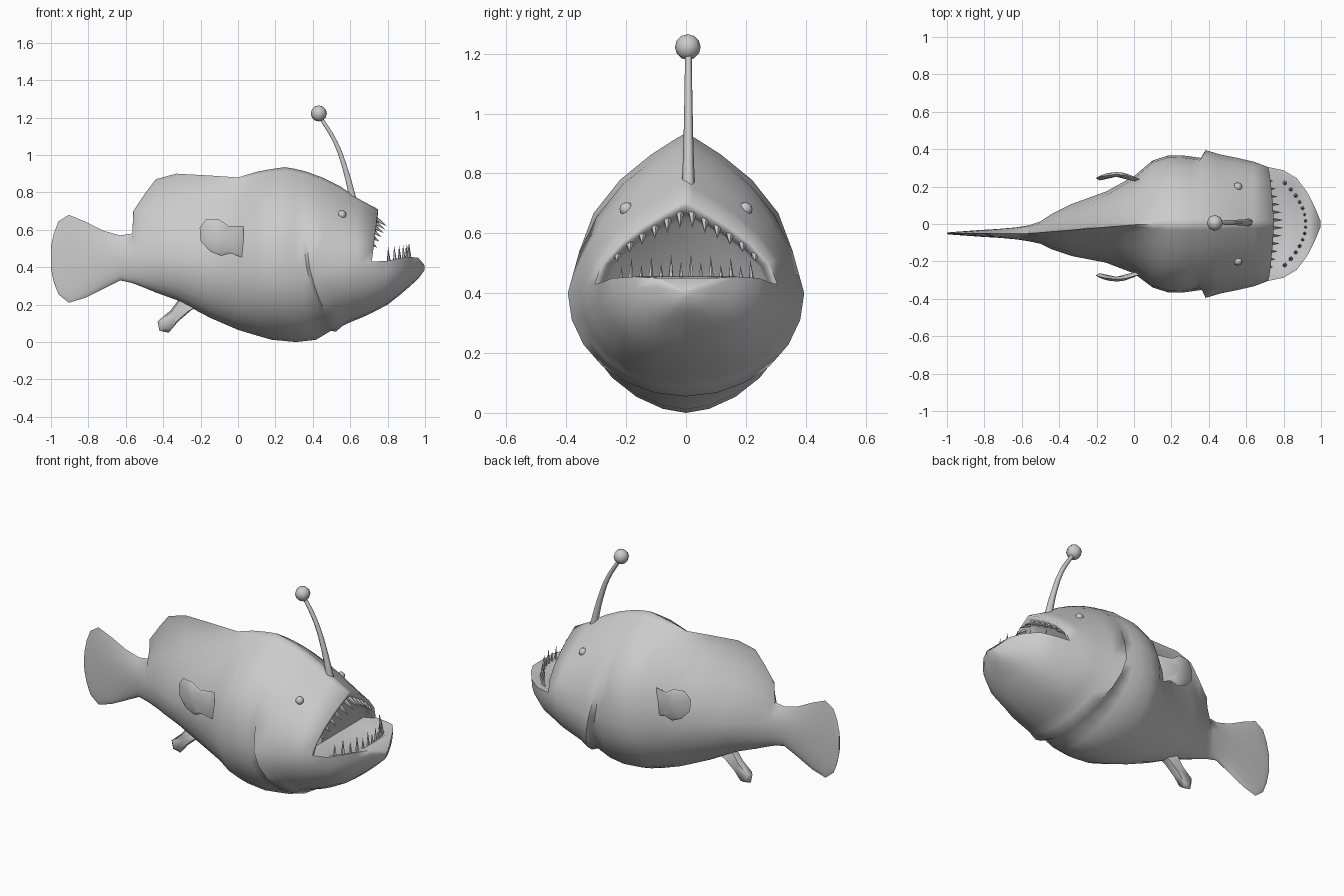
import bpy, bmesh
from math import sin, cos, pi, radians
from mathutils import Vector

if "Cube" in bpy.data.objects:
    bpy.data.objects.remove(bpy.data.objects["Cube"], do_unlink=True)

skin = bpy.data.materials.new("grey skin")
skin.use_nodes = True
skin.diffuse_color = (0.6, 0.6, 0.6, 1)
skin.node_tree.nodes["Principled BSDF"].inputs["Base Color"].default_value = skin.diffuse_color

SIDES = 24
QUARTER = SIDES // 4
LIP_X, LIP_W, LIP_Z, LIP_TOP, LIP_POWER = 0.715, 0.305, 0.43, 0.71, 1.8


def clamp(v):
    return max(0.0, min(1.0, v))


def finish(name, bm, angle=60):
    """Turn a bmesh into a shaded object."""
    bmesh.ops.remove_doubles(bm, verts=bm.verts, dist=0.0004)
    bmesh.ops.recalc_face_normals(bm, faces=bm.faces)
    mesh = bpy.data.meshes.new(name)
    bm.to_mesh(mesh)
    bm.free()
    mesh.materials.append(skin)
    ob = bpy.data.objects.new(name, mesh)
    bpy.context.collection.objects.link(ob)
    bpy.ops.object.select_all(action='DESELECT')
    ob.select_set(True)
    bpy.context.view_layer.objects.active = ob
    bpy.ops.object.shade_smooth_by_angle(angle=radians(angle))


def loft(bm, rings, closed):
    """Bridge equal-length rows of vertices."""
    for a, b in zip(rings, rings[1:]):
        n = len(a)
        for i in range(n if closed else n - 1):
            j = (i + 1) % n
            bm.faces.new((a[i], a[j], b[j], b[i]))


def belly(t, fullness):
    """Half width of the lower section; low fullness values are boxier."""
    return abs(sin(t)) ** fullness * (1 if sin(t) >= 0 else -1)


def body_ring(x, w, top, low, flare):
    """Domed section: ridge above, round belly below, raised gill edge."""
    yc = -0.05 * clamp((0.05 - x) / 0.6)
    mid = 0.45 - 0.05 * clamp((x + 0.4) / 0.4) + 0.03 * clamp((x - 0.4) / 0.3)
    pinch = 1 + (1.6 * clamp((0.12 - x) / 0.4) if x > -0.563 else 0)
    power = 2 + 0.65 * clamp((x + 0.2) / 0.3) - 0.85 * clamp((x - 0.4) / 0.3)
    fullness = 1.15 - 0.15 * clamp((x - 0.3) / 0.06) - 0.25 * clamp((x - 0.4) / 0.3)
    slant = clamp((x - 0.2) / 0.16) * clamp((LIP_X - x) / 0.35)
    ring = []
    for k in range(SIDES):
        t = 2 * pi * k / SIDES
        up = cos(t) if abs(cos(t)) > 1e-6 else 0.0
        if up >= 0:
            z = mid + up * (top - mid)
            half = max(0, 1 - up ** power) ** pinch * (1 if sin(t) >= 0 else -1)
        else:
            z, half = mid + up * (mid - low), belly(t, fullness)
        y = yc + half * (w + flare * clamp((0.6 - z) / 0.2))
        shift = slant * 0.6 * max(0, 0.57 - z) ** 2
        if x == LIP_X:
            shift = 0.12 * max(0, z - LIP_Z)
        ring.append((x + shift, y, z))
    return ring


# Tail, trunk and head: x, half width, top, bottom
stations = [
    (-1, .004, .51, .39), (-.985, .006, .58, .32), (-.96, .008, .645, .255),
    (-.905, .012, .68, .21), (-.82, .018, .645, .235), (-.72, .024, .595, .285),
    (-.63, .032, .57, .33), (-.565, .042, .58, .315), (-.56, .043, .7, .313),
    (-.5, .06, .79, .29), (-.44, .095, .87, .265), (-.33, .14, .9, .225),
    (-.15, .19, .89, .13), (0, .26, .88, .065), (.1, .34, .91, .035),
    (.18, .365, .925, .012), (.25, .367, .935, .0), (.3, .36, .927, .012),
    (.35, .352, .915, .06), (.365, .355, .911, .055), (.45, .342, .88, .085),
    (.55, .335, .83, .11), (.64, .325, .768, .132), (LIP_X, LIP_W, LIP_TOP, .155)]
bm = bmesh.new()
rings = []
for x, w, top, low in stations:
    flare = 0.04 * clamp((LIP_X - x) / 0.35) if x > 0.36 else 0
    rings.append([bm.verts.new(p) for p in body_ring(x, w, top, low, flare)])
loft(bm, rings, True)
bm.faces.new(rings[0])

# Lower jaw bowl: x, half width, rim height, bottom
jaw = [(.8, .287, .434, .2), (.87, .245, .45, .255), (.925, .172, .455, .303),
       (.965, .095, .45, .34), (.998, .015, .41, .385)]
jaw_rings = [rings[-1][QUARTER:3 * QUARTER + 1]]
for x, w, rim, low in jaw:
    row = []
    for k in range(QUARTER, 3 * QUARTER + 1):
        t = 2 * pi * k / SIDES
        row.append(bm.verts.new((x, w * belly(t, 0.75), rim + min(0, cos(t)) * (rim - low))))
    jaw_rings.append(row)
loft(bm, jaw_rings, False)
bm.faces.new(jaw_rings[-1])

# Mouth floor, level with the rim at the chin
floor = [(0.66, LIP_W * 0.88, LIP_Z, 0), (LIP_X, LIP_W, LIP_Z, 0.4)]
floor += [(x, w, rim, clamp((w - 0.172) / 0.1)) for x, w, rim, low in jaw]
profile = [(1, 0), (.9, 0), (.65, .03), (0, .04), (-.65, .03), (-.9, 0), (-1, 0)]
loft(bm, [[bm.verts.new((x, w * f, rim - d * depth)) for f, d in profile]
          for x, w, rim, depth in floor], False)

# Upper lip and shallow mouth wall
arch = rings[-1][3 * QUARTER:] + rings[-1][:QUARTER + 1]
steps = [arch]
for back, narrow, lower in ((0.0, .96, .92), (.03, .91, .84), (.055, .88, .8)):
    steps.append([bm.verts.new((v.co.x - back, v.co.y * narrow,
                  LIP_Z + (v.co.z - LIP_Z) * lower)) for v in arch])
loft(bm, steps, False)
bm.faces.new(steps[-1])
finish("body", bm, 70)


def tooth(bm, base, tip, radius):
    """Five-sided spike from base to tip."""
    base, tip = Vector(base), Vector(tip)
    turn = (tip - base).to_track_quat('Z', 'Y')
    ring = [bm.verts.new(base + turn @ Vector((radius * cos(2 * pi * i / 5),
            radius * sin(2 * pi * i / 5), 0))) for i in range(5)]
    point = bm.verts.new(tip)
    for i in range(5):
        bm.faces.new((ring[i], ring[(i + 1) % 5], point))
    bm.faces.new(ring)


# Upper teeth follow the lip arch, pointing forward and down
bm = bmesh.new()
for i in range(12):
    y = (i - 5.5) * 0.045
    up = (1 - abs(y) / LIP_W) ** (1 / LIP_POWER)
    z = LIP_Z + up * (LIP_TOP - LIP_Z) * 0.88
    x = LIP_X + 0.12 * (z - LIP_Z) - 0.015
    size = 0.095 - 0.22 * abs(y)
    tooth(bm, (x, y * 0.93, z), (x + size * 0.8, y * 0.93, z - size * 0.55), 0.014)
finish("upper_teeth", bm)

# Lower teeth stand inside the jaw rim
bm = bmesh.new()
for i in range(14):
    y = (i - 6.5) * 0.034
    x = 0.92 - 2.3 * y * y
    height = (0.085 if i % 2 else 0.06) - 0.1 * abs(y)
    tooth(bm, (x, y, 0.41), (x - 0.005, y * 0.97, 0.45 + height), 0.014)
finish("lower_teeth", bm)


def ball(name, centre, radius, segments, rows):
    bm = bmesh.new()
    bmesh.ops.create_uvsphere(bm, u_segments=segments, v_segments=rows, radius=radius)
    bmesh.ops.translate(bm, verts=bm.verts, vec=centre)
    finish(name, bm)


def fin(name, outline, y, thick, bow=0.0):
    """Thin paddle from a side outline, bowed outward along its length."""
    bm = bmesh.new()
    mid = sum(p[0] for p in outline) / len(outline)
    half = max(abs(p[0] - mid) for p in outline)
    hub_z = sum(p[1] for p in outline) / len(outline)
    layers = []
    for off, scale in ((-.5, .8), (0, 1), (.5, .8)):
        layers.append([bm.verts.new((mid + (px - mid) * scale,
                       y + off * thick - bow * ((px - mid) / half) ** 2,
                       hub_z + (pz - hub_z) * scale)) for px, pz in outline])
    loft(bm, layers, True)
    for layer, off in ((layers[0], -.5), (layers[-1], .5)):
        hub = bm.verts.new((mid, y + off * thick, hub_z))
        for i, v in enumerate(layer):
            bm.faces.new((v, layer[(i + 1) % len(layer)], hub))
    finish(name, bm)


# Paired fins and sunken eyes
paddle = [(.03, .62), (-.05, .62), (-.1, .655), (-.17, .658), (-.205, .61),
          (-.2, .54), (-.15, .485), (-.09, .46), (-.04, .475), (.03, .45)]
for side, label in ((1, "left"), (-1, "right")):
    fin(label + "_pectoral_fin", paddle, side * 0.28 - 0.015, 0.025, side * 0.025)
    ball(label + "_eye", (0.555, side * 0.198, 0.68), 0.024, 8, 6)

# Small fin under the belly
fin("belly_fin", [(-.2, .2), (-.3, .25), (-.36, .17), (-.43, .11), (-.42, .06),
                  (-.37, .05), (-.32, .11), (-.25, .17)], -0.025, 0.045)

# Lure stalk and bulb
curve = bpy.data.curves.new("lure_stalk", 'CURVE')
curve.dimensions = '3D'
curve.bevel_depth = 0.02
curve.bevel_resolution = 1
curve.resolution_u = 4
path = [(.62, .74, 1.1), (.575, .92, .8), (.52, 1.07, .65), (.435, 1.21, .55)]
spline = curve.splines.new('BEZIER')
spline.bezier_points.add(len(path) - 1)
for point, (x, z, r) in zip(spline.bezier_points, path):
    point.co = (x, 0.008, z)
    point.radius = r
    point.handle_left_type = point.handle_right_type = 'AUTO'
curve.materials.append(skin)
bpy.context.collection.objects.link(bpy.data.objects.new("lure_stalk", curve))
ball("lure_bulb", (0.432, 0.006, 1.222), 0.043, 8, 6)
